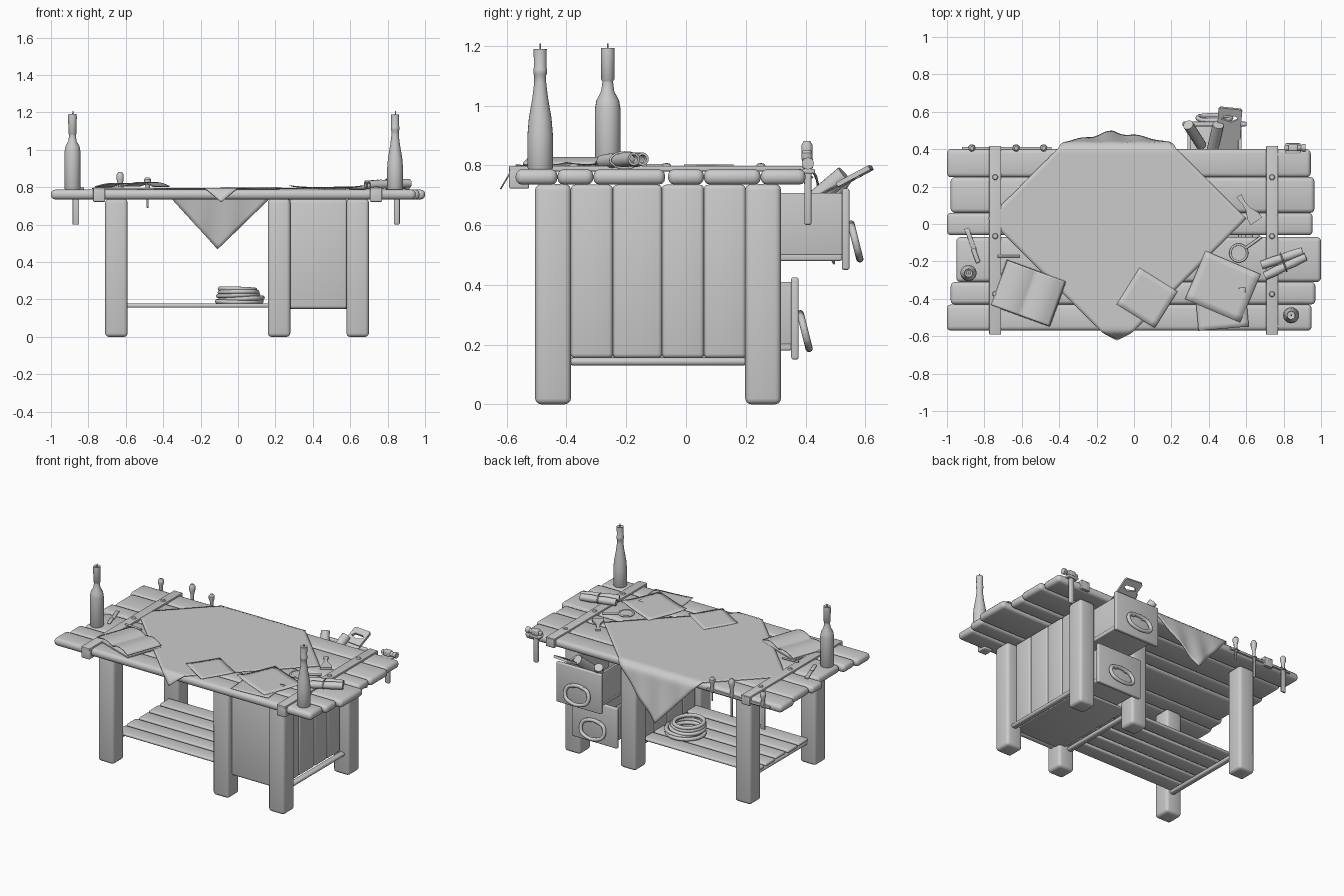
import bpy, bmesh, random
from math import radians, sin, cos, pi
from mathutils import Vector, Matrix

random.seed(4)
if "Cube" in bpy.data.objects:
    bpy.data.objects.remove(bpy.data.objects["Cube"])

TOP = 0.787


def select_only(obj):
    bpy.ops.object.select_all(action='DESELECT')
    obj.select_set(True)
    bpy.context.view_layer.objects.active = obj


def finish(name, bm):
    bmesh.ops.recalc_face_normals(bm, faces=bm.faces)
    mesh = bpy.data.meshes.new(name)
    bm.to_mesh(mesh)
    bm.free()
    obj = bpy.data.objects.new(name, mesh)
    bpy.context.collection.objects.link(obj)
    select_only(obj)
    bpy.ops.object.shade_smooth_by_angle(angle=radians(40))
    return obj


def block(name, x, y, z, bevel=0.0, turn=0.0):
    """Rounded box spanning the given x, y and z ranges."""
    size = Vector((x[1] - x[0], y[1] - y[0], z[1] - z[0]))
    centre = Vector((sum(x), sum(y), sum(z))) / 2
    bm = bmesh.new()
    bmesh.ops.create_cube(bm, size=1)
    bmesh.ops.scale(bm, vec=size, verts=bm.verts)
    if bevel:
        bmesh.ops.bevel(bm, geom=bm.edges[:], offset=min(bevel, min(size) * 0.47),
                        segments=3, profile=0.5, affect='EDGES')
    obj = finish(name, bm)
    obj.location = centre
    obj.rotation_euler.z = radians(turn)


def lathe(name, profile, base, direction=(0, 0, 1), sides=24):
    """Revolve (radius, height) pairs about an axis through base."""
    bm = bmesh.new()
    verts = [bm.verts.new((r, 0, h)) for r, h in profile]
    edges = [bm.edges.new(pair) for pair in zip(verts, verts[1:])]
    bmesh.ops.spin(bm, geom=verts + edges, cent=(0, 0, 0), axis=(0, 0, 1),
                   angle=2 * pi, steps=sides)
    bmesh.ops.remove_doubles(bm, verts=bm.verts, dist=0.0001)
    rot = Vector(direction).to_track_quat('Z', 'Y').to_matrix().to_4x4()
    bmesh.ops.transform(bm, matrix=Matrix.Translation(base) @ rot, verts=bm.verts)
    finish(name, bm)


def rod(name, start, end, radius):
    axis = Vector(end) - Vector(start)
    n = axis.length
    lathe(name, [(0, 0), (radius, 0), (radius, n), (0, n)], start, axis, 16)


def sheet(name, cuts, shape, thickness):
    """Grid over [-1, 1] bent by a function giving the final point."""
    bm = bmesh.new()
    bmesh.ops.create_grid(bm, x_segments=cuts, y_segments=cuts, size=1)
    for v in bm.verts:
        v.co = shape(v.co.x, v.co.y)
    mod = finish(name, bm).modifiers.new("Thickness", 'SOLIDIFY')
    mod.thickness = thickness
    mod.offset = 0


def curve_object(name, kind, **settings):
    data = bpy.data.curves.new(name, 'CURVE')
    data.dimensions = kind
    for key, value in settings.items():
        setattr(data, key, value)
    obj = bpy.data.objects.new(name, data)
    bpy.context.collection.objects.link(obj)
    return obj


def to_mesh(obj):
    select_only(obj)
    bpy.ops.object.convert(target='MESH')
    bpy.ops.object.shade_smooth_by_angle(angle=radians(40))


def ring(name, points, radius):
    """Closed smooth tube through the points."""
    obj = curve_object(name, '3D', bevel_depth=radius, bevel_resolution=4, resolution_u=6)
    spline = obj.data.splines.new('BEZIER')
    spline.bezier_points.add(len(points) - 1)
    for knot, p in zip(spline.bezier_points, points):
        knot.co = p
        knot.handle_left_type = knot.handle_right_type = 'AUTO'
    spline.use_cyclic_u = True
    to_mesh(obj)


def circle(x, y, z, r, count=12):
    return [(x + r * cos(2 * pi * i / count), y + r * sin(2 * pi * i / count), z)
            for i in range(count)]


def plate(name, outlines, depth, location, rotation):
    """Flat cut-out; inner outlines become holes."""
    obj = curve_object(name, '2D', fill_mode='BOTH', extrude=depth)
    for outline in outlines:
        spline = obj.data.splines.new('POLY')
        spline.points.add(len(outline) - 1)
        for knot, p in zip(spline.points, outline):
            knot.co = (p[0], p[1], 0, 1)
        spline.use_cyclic_u = True
    obj.location = location
    obj.rotation_euler = rotation
    to_mesh(obj)


# Table top planks: front edge, back edge, left end, right end
for y0, y1, x0, x1 in [(-.57, -.43, -1, .95), (-.43, -.31, -.98, .97), (-.31, -.07, -.95, 1),
                       (-.06, .06, -1, .955), (.06, .25, -.98, .965), (.25, .4, -1, .945)]:
    block("top_plank", (x0, x1), (y0, y1), (.735, TOP), .022)

# Straps across the top with folded ends and rivets
for x in (-.742, .738):
    span = (x - .032, x + .032)
    block("strap", span, (-.592, .415), (.78, .798), .004)
    block("strap_front", span, (-.592, -.525), (.722, .79), .006)
    block("strap_back", span, (.395, .417), (.735, .79), .004)
    for y in (-.375, -.065, .25):
        lathe("strap_rivet", [(.016, 0), (.012, .008), (0, .011)], (x, y, .797), sides=12)

# Legs
for x in (-.65, .22, .64):
    for y in (-.445, .258):
        block("leg", (x - .06, x + .06), (y - .06, y + .06), (0, .737), .02)

# Rails between the legs
for x in (-.63, .2, .65):
    block("leg_rail", (x - .02, x + .02), (-.39, .205), (.13, .156), .012)

# Lower shelf of uneven planks
for i in range(5):
    y = -.34 + i * .12
    slip = random.uniform(-.015, .015)
    block("shelf_plank", (-.645 + slip, .205 + slip), (y - .052, y + .052), (.156, .178), .01)

# Cabinet walls and floor
for x in (.215, .615):
    for y0, y1 in ((-.385, -.245), (-.245, -.08), (-.08, .06), (.06, .2)):
        block("cabinet_side_plank", (x - .022, x + .022), (y0, y1), (.155, .735), .014)
block("cabinet_front_panel", (.275, .585), (-.47, -.43), (.15, .735), .016)
block("cabinet_floor", (.23, .61), (-.43, .2), (.152, .168), .006)


# Open drawers with ring handles
def drawer(front, low, high):
    back = front - .5
    block("drawer_bottom", (.285, .575), (back, front), (low + .03, low + .055), .006)
    for x in (.285, .557):
        block("drawer_side", (x, x + .018), (back, front), (low + .05, high - .015), .004)
    block("drawer_back", (.285, .575), (back, back + .018), (low + .05, high - .015), .004)
    block("drawer_front", (.26, .602), (front, front + .025), (low, high), .007)
    mid = low + .1
    loop = [(-.05, .045), (.05, .045), (.08, .025), (.085, -.025),
            (.06, -.05), (-.06, -.05), (-.085, -.025), (-.08, .025)]
    ring("drawer_handle", [(.43 + x, front + .044 - z * .25, mid + z) for x, z in loop], .012)
    for x in (.39, .47):
        block("handle_mount", (x - .012, x + .012), (front + .02, front + .04),
              (mid + .034, mid + .06), .005)


drawer(.522, .45, .722)
drawer(.352, .15, .425)

# Things in the upper drawer: rolls and a saw
rod("dark_roll", (.36, .42, .60), (.29, .53, .76), .028)
rod("paper_roll", (.42, .40, .66), (.45, .53, .77), .03)
tilt = (radians(28), 0, radians(-6))
plate("saw_blade", [[(-.045, .02), (.062, .02), (.08, -.15), (-.1, -.15)]],
      .002, (.505, .525, .742), tilt)
plate("saw_handle", [[(-.06, 0), (.065, 0), (.064, .11), (.055, .122), (-.055, .122), (-.064, .11)],
                     [(-.045, .055), (-.03, .078), (.035, .078), (.045, .06), (.01, .042)]],
      .008, (.505, .512, .735), tilt)


# Cloth laid cornerwise, hanging over the back and front edges
def drape(u, v):
    x = -.09 + .345 * (u - v)
    y = .03 + .345 * (u + v)
    z = TOP + .006
    if y > .405:
        drop = y - .405
        y = .41 + drop * .2 + .03 * drop * sin(x * 38) + min(drop, .02)
        z -= drop * 1.03
        x -= .06 * drop
    elif y < -.575:
        drop = -.575 - y
        y = -.578 - drop * .5
        z -= drop * .85
    return x, y, z


sheet("table_cloth", 48, drape, .005)


# Loose paper sheets
def paper(cx, cy, width, depth, turn, height, curl):
    a = radians(turn)

    def shape(u, v):
        x, y = u * width / 2, v * depth / 2
        return (cx + x * cos(a) - y * sin(a), cy + x * sin(a) + y * cos(a),
                TOP + height + curl * max(0, u * v) ** 2)
    sheet("paper_sheet", 8, shape, .002)


paper(.475, -.335, .32, .28, -23, .013, .01)
paper(.47, -.455, .27, .21, 5, .011, .004)
paper(.07, -.395, .24, .23, -32, .01, .004)

# Open book
def page(u, v):
    a = radians(-20)
    x, y = u * .165, v * .127
    rise = .028 * sin(pi * min(1, abs(u) * .85 + .1)) * (.8 + .2 * u)
    return (-.565 + x * cos(a) - y * sin(a), -.37 + x * sin(a) + y * cos(a), TOP + .013 + rise)


sheet("book_pages", 24, page, .006)
block("book_cover", (-.735, -.395), (-.5, -.24), (TOP, TOP + .01), .003, -20)

# Bottles used as candle holders
straight = [(0, 0), (.04, 0), (.043, .006), (.043, .2), (.038, .23), (.022, .26), (.018, .29),
            (.018, .295), (.022, .3), (.023, .39), (.022, .405), (.012, .398), (0, .4)]
sloped = [(0, 0), (.04, 0), (.043, .006), (.043, .11), (.038, .17), (.026, .24), (.02, .29),
          (.02, .315), (.023, .32), (.023, .335), (.021, .34), (.022, .403), (.012, .4), (0, .4)]
for profile, x, y in ((straight, -.885, -.262), (sloped, .84, -.488)):
    lathe("candle_bottle", profile, (x, y, TOP))
    rod("candle_wick", (x, y, TOP + .395), (x + .003, y, TOP + .42), .003)

# Scrolls tied in a pair
for shift, slant in ((-.022, .025), (.022, -.025)):
    start = Vector((.69 - shift * .4, -.25 + shift - slant * .3, TOP + .026))
    end = Vector((.91 - shift * .4, -.16 + shift + slant * .3, TOP + .034))
    axis = end - start
    n = axis.length
    lathe("scroll", [(.012, .02), (.014, 0), (.022, 0), (.025, n * .3), (.021, n * .5),
                     (.025, n * .7), (.022, n), (.014, n), (.012, n - .02)], start, axis, 16)
ring("scroll_tie", [(.8 - .017 * cos(t), -.205 + .048 * cos(t), TOP + .03 + .026 * sin(t))
                    for t in (i * pi / 4 for i in range(8))], .004)

# Magnifying glass, flat scraper and small tools on the top
ring("magnifier_rim", circle(.56, -.155, TOP + .01, .045), .006)
lathe("magnifier_lens", [(0, 0), (.042, 0), (.042, .003), (0, .003)], (.56, -.155, TOP + .01))
rod("magnifier_handle", (.595, -.13, TOP + .01), (.68, -.07, TOP + .01), .008)
half = [(.038, 0), (.034, .035), (.014, .08), (.01, .12), (.016, .165)]
plate("scraper", [half + [(-x, y) for x, y in reversed(half)]], .006,
      (.655, .015, TOP + .01), (0, 0, radians(35)))
block("knife_blade", (-.885, -.861), (-.15, -.02), (TOP, TOP + .006), .002, 20)
block("knife_handle", (-.858, -.834), (-.21, -.13), (TOP, TOP + .014), .006, 20)
rod("pencil", (-.73, -.172, TOP + .015), (-.61, -.172, TOP + .01), .006)

# Tools standing in a rack on the back edge
block("tool_rack", (-.92, -.44), (.396, .412), (.752, .768), .004)
for x, height, low, width in ((-.867, .075, .6, .017), (-.63, .1, .62, .008), (-.483, .07, .69, .005)):
    lathe("tool_handle", [(0, -.02), (.011, -.02), (.012, height * .3), (.019, height * .6),
                          (.019, height * .85), (.01, height), (0, height)],
          (x, .405, TOP - .005), sides=16)
    block("tool_blade", (x - width, x + width), (.401, .411), (low, TOP - .01), .002)
    ring("tool_loop", circle(x, .405, .76, .017, 8), .004)

# Hammer hanging at the back corner
block("hammer_handle", (.833, .865), (.396, .42), (.6, .82), .008)
block("hammer_head", (.825, .875), (.39, .425), (.788, .825), .006)
lathe("hammer_face", [(0, 0), (.016, 0), (.014, .02), (.02, .028), (.02, .045), (0, .045)],
      (.873, .408, .806), (1, 0, 0), 16)
block("hammer_peen", (.805, .827), (.394, .421), (.795, .818), .006)
block("hammer_hook", (.81, .89), (.375, .432), (.772, .788), .005)

# Rope coil on the shelf
for i in range(5):
    x, y = (random.uniform(-.016, .016) for axis in "xy")
    coil = circle(.01 + x, -.02 + y, .19 + i * .016, .118 - .006 * i)
    ring("rope_coil", [(p, q, z + .004 * sin(k * pi / 6 + i)) for k, (p, q, z) in enumerate(coil)],
         .012)
    if i < 2:
        ring("rope_inner_coil", circle(.01 - x, -.02, .19 + i * .018, .09), .012)
